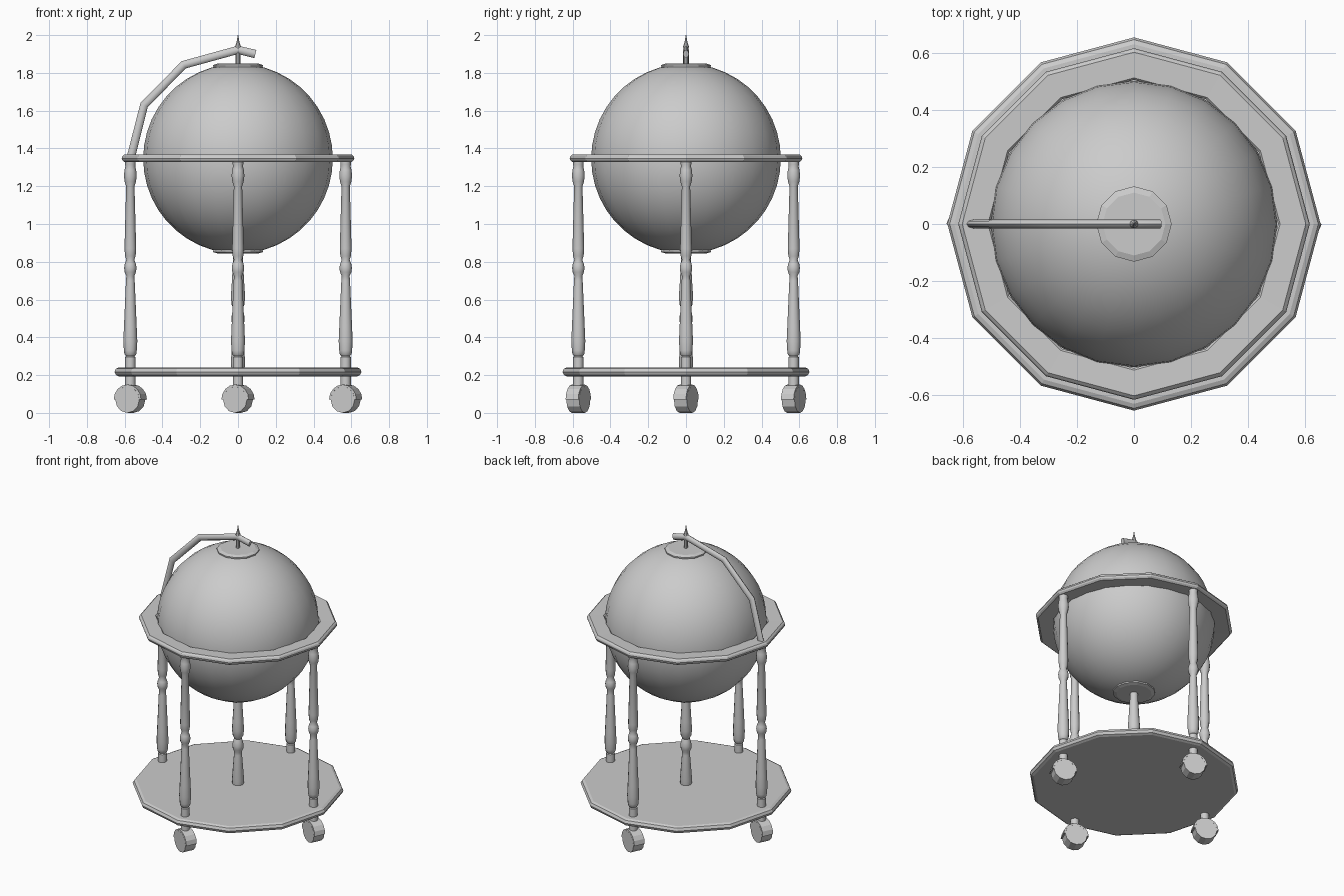
import bpy, bmesh
from math import sin, cos, pi, radians
from mathutils import Matrix, Vector

if "Cube" in bpy.data.objects:
    bpy.data.objects.remove(bpy.data.objects["Cube"])


def finish(name, bm, smooth=None):
    bmesh.ops.recalc_face_normals(bm, faces=bm.faces)
    me = bpy.data.meshes.new(name)
    bm.to_mesh(me)
    bm.free()
    ob = bpy.data.objects.new(name, me)
    bpy.context.collection.objects.link(ob)
    if smooth:
        bpy.ops.object.select_all(action='DESELECT')
        ob.select_set(True)
        bpy.context.view_layer.objects.active = ob
        bpy.ops.object.shade_smooth_by_angle(angle=radians(smooth))
    return ob


def lathe(name, profile, sides=12, ring=False, smooth=None, at=(0, 0)):
    """Spin (radius, z) points round z; ring closes the profile, otherwise ends are capped."""
    bm = bmesh.new()
    loops = [[bm.verts.new((at[0] + r * cos(2 * pi * i / sides),
                            at[1] + r * sin(2 * pi * i / sides), z))
              for i in range(sides)] for r, z in profile]
    pairs = list(zip(loops, loops[1:]))
    if ring:
        pairs.append((loops[-1], loops[0]))
    else:
        bm.faces.new(loops[0])
        bm.faces.new(loops[-1])
    for a, b in pairs:
        for i in range(sides):
            j = (i + 1) % sides
            bm.faces.new((a[i], a[j], b[j], b[i]))
    return finish(name, bm, smooth)


# Globe and its pole caps
bm = bmesh.new()
bmesh.ops.create_uvsphere(bm, u_segments=24, v_segments=22, radius=0.502,
                          matrix=Matrix.Translation((0, 0, 1.346)))
finish("globe", bm, 40)
lathe("top_cap", [(0.122, 1.815), (0.132, 1.835), (0.132, 1.841), (0.11, 1.849)])
lathe("bottom_cap", [(0.11, 0.845), (0.132, 0.851), (0.132, 0.858), (0.122, 0.876)])

# Twelve-sided horizon ring and base shelf with rounded rims
lathe("horizon_ring", [(0.505, 1.33), (0.602, 1.328), (0.612, 1.337), (0.616, 1.348),
                       (0.612, 1.359), (0.602, 1.368), (0.512, 1.366), (0.505, 1.358)], ring=True)
lathe("base_shelf", [(0.63, 0.193), (0.646, 0.2), (0.654, 0.217),
                     (0.646, 0.234), (0.63, 0.241)])

# Turned legs and casters
leg = [(0.027, 0.14), (0.027, 0.295), (0.022, 0.3), (0.031, 0.31), (0.034, 0.33),
       (0.037, 0.38), (0.034, 0.45), (0.023, 0.7), (0.021, 0.725), (0.03, 0.745),
       (0.033, 0.768), (0.029, 0.79), (0.021, 0.81), (0.028, 0.83), (0.031, 0.87),
       (0.022, 1.2), (0.03, 1.225), (0.034, 1.255), (0.031, 1.285), (0.026, 1.305),
       (0.028, 1.315), (0.028, 1.335)]
places = {"front": (0, -0.57), "right": (0.57, 0), "back": (0, 0.57), "left": (-0.57, 0)}
for side, (x, y) in places.items():
    lathe(side + "_leg", leg, smooth=40, at=(x, y))
    turn = Matrix.Translation((x, y, 0.07)) @ Matrix.Rotation(radians(-25), 4, 'Z')

    bm = bmesh.new()
    bmesh.ops.create_cone(bm, cap_ends=True, segments=12, radius1=0.07, radius2=0.07, depth=0.075,
                          matrix=turn @ Matrix.Rotation(pi / 2, 4, 'X'))
    finish(side + "_caster_wheel", bm)

    # Half-round hood over the wheel
    bm = bmesh.new()
    rows = []
    for k in range(9):
        a = pi * k / 8
        rows.append([bm.verts.new(turn @ Vector((r * cos(a), w, r * sin(a))))
                     for r, w in ((0.069, -0.037), (0.08, -0.037), (0.08, 0.037), (0.069, 0.037))])
    bm.faces.new(rows[0])
    bm.faces.new(rows[-1])
    for a, b in zip(rows, rows[1:]):
        for i in range(4):
            j = (i + 1) % 4
            bm.faces.new((a[i], a[j], b[j], b[i]))
    finish(side + "_caster_hood", bm)

# Central turned post under the globe
lathe("centre_post", [(0.035, 0.235), (0.038, 0.27), (0.025, 0.44), (0.024, 0.46), (0.033, 0.48),
                      (0.035, 0.505), (0.03, 0.53), (0.023, 0.55), (0.033, 0.57), (0.038, 0.61),
                      (0.034, 0.67), (0.023, 0.86)], smooth=40)

# Faceted meridian arm: oval section swept along a bent path
path = [Vector((x, 0, z)) for x, z in
        ((-0.568, 1.35), (-0.497, 1.63), (-0.287, 1.843), (0, 1.922), (0.092, 1.9))]
bm = bmesh.new()
rows = []
for i, p in enumerate(path):
    d_in = (p - path[max(i - 1, 0)]).normalized()
    d_out = (path[min(i + 1, len(path) - 1)] - p).normalized()
    d = (d_in + d_out).normalized()
    n = Vector((-d.z, 0, d.x))
    rows.append([bm.verts.new(p + n * 0.022 * sin(pi * k / 4) + Vector((0, 0.015 * cos(pi * k / 4), 0)))
                 for k in range(8)])
bm.faces.new(rows[0])
bm.faces.new(rows[-1])
for a, b in zip(rows, rows[1:]):
    for i in range(8):
        j = (i + 1) % 8
        bm.faces.new((a[i], a[j], b[j], b[i]))
finish("meridian_arm", bm, 46)

# Axis pin with pointed finial
lathe("axis_finial", [(0.012, 1.84), (0.012, 1.9), (0.015, 1.94), (0.01, 1.955),
                      (0.005, 1.975), (0.002, 2.0)], sides=8, smooth=40)
